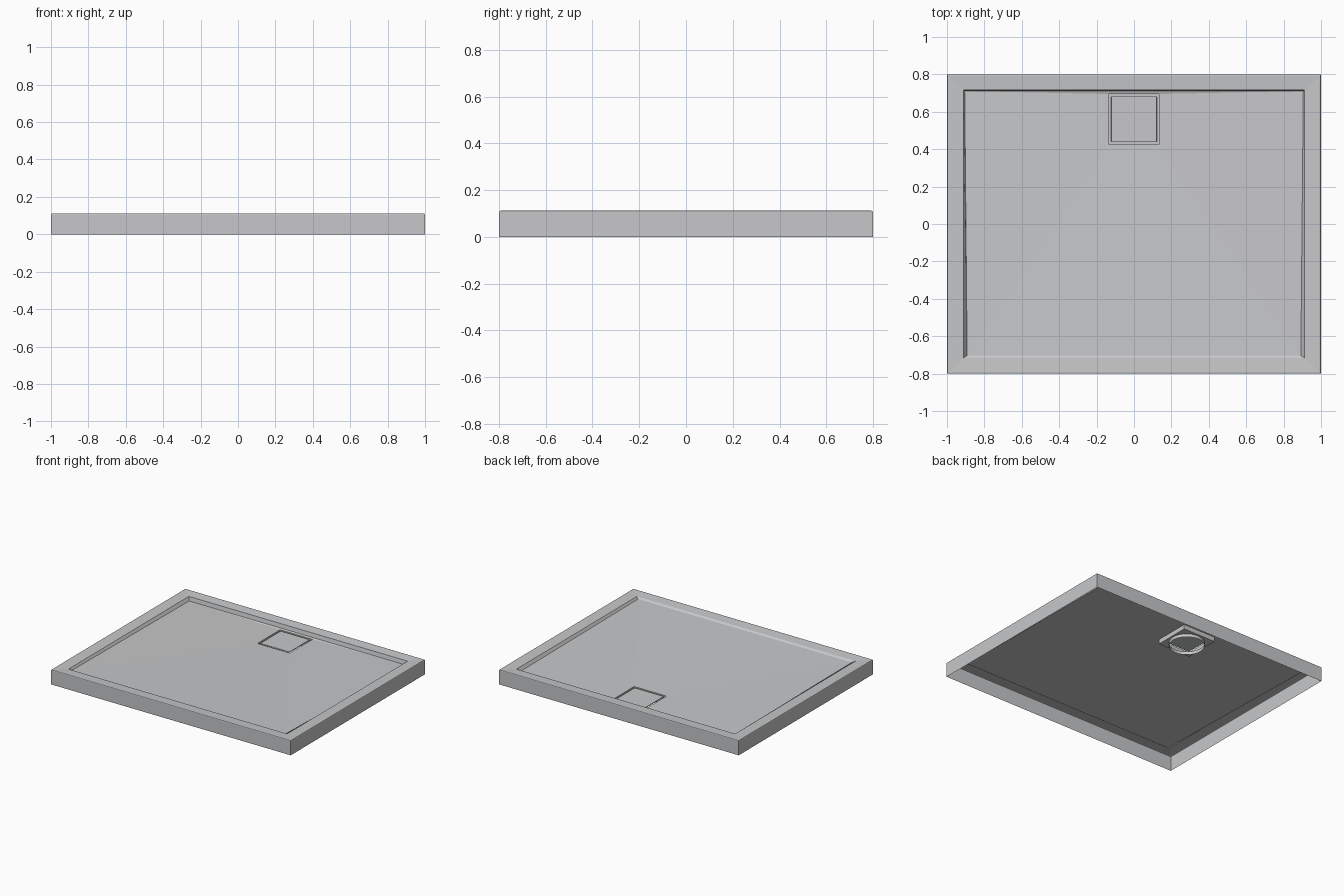
import bpy, bmesh, math

cube = bpy.data.objects.get("Cube")
if cube:
    bpy.data.objects.remove(cube, do_unlink=True)

grey = bpy.data.materials.new("light_grey")
grey.use_nodes = True
colour = (0.57, 0.575, 0.585, 1)
grey.diffuse_color = colour
grey.node_tree.nodes["Principled BSDF"].inputs["Base Color"].default_value = colour

DRAIN_Y = 0.56
OPENING = 0.135
FLOOR_Z = 0.072


def loft(name, rings, cap=False):
    """Skin a stack of closed rings that all have the same point count."""
    bm = bmesh.new()
    loops = [[bm.verts.new(p) for p in ring] for ring in rings]
    for a, b in zip(loops, loops[1:]):
        for i in range(len(a)):
            j = (i + 1) % len(a)
            bm.faces.new((a[i], a[j], b[j], b[i]))
    if cap:
        bm.faces.new(loops[-1])
        bm.faces.new(loops[0][::-1])
    mesh = bpy.data.meshes.new(name)
    bm.to_mesh(mesh)
    bm.free()
    mesh.materials.append(grey)
    obj = bpy.data.objects.new(name, mesh)
    bpy.context.collection.objects.link(obj)
    bpy.context.view_layer.objects.active = obj
    return obj


def rect(x, y, z):
    return [(-x, -y, z), (x, -y, z), (x, y, z), (-x, y, z)]


def tapered(xf, yf, zf, xb, yb, zb):
    """Four corners whose front and back edges differ."""
    return [(-xf, yf, zf), (xf, yf, zf), (xb, yb, zb), (-xb, yb, zb)]


def drain_ring(r, z, square=False, n=48):
    ring = []
    for i in range(n):
        a = 2 * math.pi * i / n
        c, s = math.cos(a), math.sin(a)
        k = r / max(abs(c), abs(s)) if square else r
        ring.append((k * c, DRAIN_Y + k * s, z))
    return ring


# Tray shell: skirt, softened rim, inner step and floor falling to the drain
loft("shower_tray", [
    rect(1, 0.8, 0),
    rect(1, 0.8, 0.106),
    rect(0.998, 0.798, 0.110),
    rect(0.993, 0.793, 0.112),
    rect(0.912, 0.717, 0.107),
    tapered(0.892, -0.703, 0.098, 0.905, 0.711, 0.077),
    tapered(OPENING, DRAIN_Y - OPENING, FLOOR_Z,
            OPENING, DRAIN_Y + OPENING, FLOOR_Z),
])

# Drain recess with a round outlet
loft("drain_recess", [
    drain_ring(OPENING, FLOOR_Z, True),
    drain_ring(OPENING, 0.038, True),
    drain_ring(0.122, 0.038),
    drain_ring(0.122, 0.014),
])

# Square cover plate with softened corners
cover = loft("drain_cover", [
    [(x, y + DRAIN_Y, z) for x, y, z in rect(0.122, 0.122, z0)]
    for z0 in (FLOOR_Z - 0.008, FLOOR_Z)
], cap=True)
bevel = cover.modifiers.new("soft_edges", "BEVEL")
bevel.width = 0.003
bevel.segments = 2
